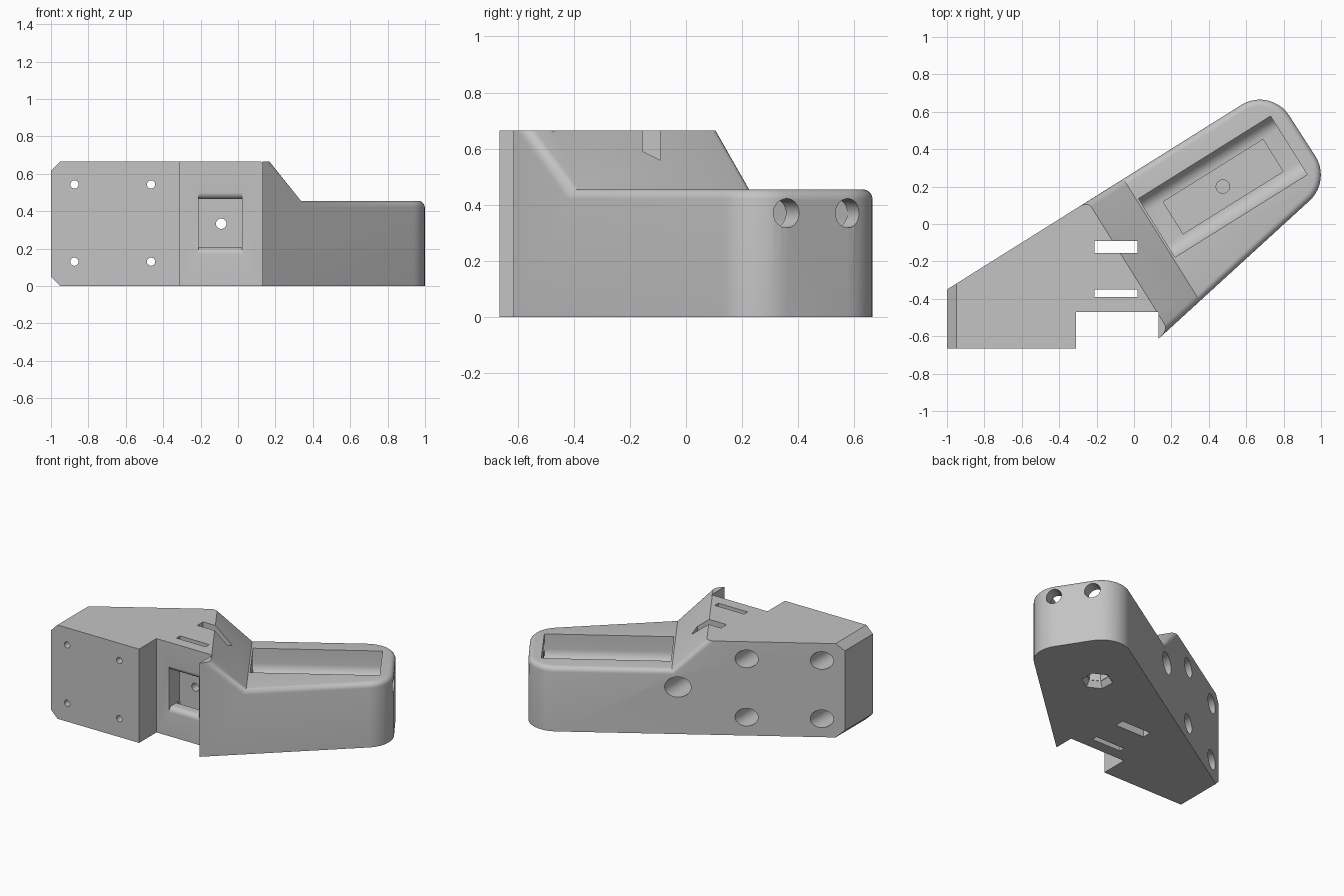
import bpy, bmesh
from math import radians, cos, sin, pi
from mathutils import Vector

old = bpy.data.objects.get("Cube")
if old:
    bpy.data.objects.remove(old, do_unlink=True)

X, Y, Z = Vector((1, 0, 0)), Vector((0, 1, 0)), Vector((0, 0, 1))
TILT = radians(32)
U = Vector((cos(TILT), sin(TILT), 0))    # along the arm
N = Vector((-sin(TILT), cos(TILT), 0))   # across the arm
HEIGHT, ARM_TOP = 0.665, 0.455

plastic = bpy.data.materials.new("light grey plastic")
plastic.use_nodes = True
plastic.diffuse_color = (0.55, 0.55, 0.55, 1)
plastic.node_tree.nodes["Principled BSDF"].inputs["Base Color"].default_value = (0.55, 0.55, 0.55, 1)


def arc(cx, cy, r, start, end, steps=10):
    angles = [radians(start + (end - start) * i / steps) for i in range(steps + 1)]
    return [(cx + r * cos(a), cy + r * sin(a)) for a in angles]


def box(a, b, c, d):
    return [(a, c), (b, c), (b, d), (a, d)]


def loft(name, ring1, ring2):
    """Closed solid between two matching rings of points."""
    bm = bmesh.new()
    r1 = [bm.verts.new(p) for p in ring1]
    r2 = [bm.verts.new(p) for p in ring2]
    bm.faces.new(r1)
    bm.faces.new(r2)
    n = len(r1)
    for i in range(n):
        j = (i + 1) % n
        bm.faces.new((r1[i], r1[j], r2[j], r2[i]))
    bmesh.ops.recalc_face_normals(bm, faces=bm.faces)
    mesh = bpy.data.meshes.new(name)
    bm.to_mesh(mesh)
    bm.free()
    obj = bpy.data.objects.new(name, mesh)
    bpy.context.collection.objects.link(obj)
    mesh.materials.append(plastic)
    return obj


def prism(name, profile, a, b, axis, start, end):
    """Profile in the a/b plane, extruded along axis."""
    def ring(t):
        return [a * p + b * q + axis * t for p, q in profile]
    return loft(name, ring(start), ring(end))


def circle(cx, cy, r, steps=32):
    return arc(cx, cy, r, 0, 360, steps)[:-1]


def cut(cutter):
    cutter.hide_render = True
    mod = body.modifiers.new("cut", "BOOLEAN")
    mod.operation, mod.solver, mod.object = "DIFFERENCE", "EXACT", cutter
    bpy.context.view_layer.objects.active = body
    bpy.ops.object.modifier_apply(modifier=mod.name)
    bpy.data.objects.remove(cutter, do_unlink=True)


# Body: footprint with two rounded arm corners
outline = [(-1, -0.665), (-1, -0.35)]
outline += arc(0.673, 0.478, 0.187, 122, 32)
outline += arc(0.812, 0.262, 0.187, 32, -47.7)
outline += [(0.13, -0.615), (0.13, -0.47), (-0.31, -0.47), (-0.31, -0.665)]
body = prism("angled_bracket_body", outline, X, Y, Z, 0, HEIGHT)

# Sloped step down to the arm
slope = 0.225 / (HEIGHT - ARM_TOP)
cut(prism("step_cutter", [(-0.145 - 0.2 * slope, HEIGHT + 0.2), (0.08, ARM_TOP), (1.5, ARM_TOP),
                          (1.5, HEIGHT + 0.2)], U, Z, N, -1.5, 1.5))

# Rounded rim of the slope and arm
bm = bmesh.new()
bm.from_mesh(body.data)
bm.normal_update()
rim = []
for e in bm.edges:
    if len(e.link_faces) == 2:
        lo, hi = sorted(f.normal.z for f in e.link_faces)
        mid = (e.verts[0].co + e.verts[1].co) / 2
        if abs(lo) < 0.01 and hi > 0.3 and mid.z > 0.4 and mid.dot(U) > -0.14 \
                and mid.z < HEIGHT - 0.01:
            rim.append(e)
bmesh.ops.bevel(bm, geom=rim, offset=0.035, offset_type="OFFSET", segments=5,
                profile=0.5, affect="EDGES", clamp_overlap=False)
bm.to_mesh(body.data)
bm.free()

# Chamfers on the outer end
cut(prism("low_chamfer", [(-1.05, 0.1), (-0.9, -0.05), (-1.05, -0.05)], X, Z, Y, -1, 1))
cut(prism("high_chamfer", [(-1.05, HEIGHT - 0.1), (-0.9, HEIGHT + 0.05), (-1.05, HEIGHT + 0.05)],
          X, Z, Y, -1, 1))

# Strap slots through the full height
for y0, y1 in ((-0.155, -0.09), (-0.39, -0.35)):
    cut(prism("strap_slot", box(-0.21, 0.02, y0, y1), X, Y, Z, -0.1, 0.8))

# Front window with rounded lips above and below
r, lo, hi, face = 0.035, 0.205, 0.465, -0.47
window = [(-0.352, lo)] + arc(face + r, lo - r, r, 90, 180, 6)
window += [(face - 0.05, lo - r), (face - 0.05, hi + r)]
window += arc(face + r, hi + r, r, 180, 270, 6) + [(-0.352, hi)]
cut(prism("strap_window", window, Y, Z, X, -0.212, 0.022))

# Screw holes with wide counterbores from the back
screws = [(x, z, 0.022, 0.063, -0.52) for x in (-0.875, -0.465) for z in (0.13, 0.543)]
screws.append((-0.09, 0.333, 0.028, 0.072, -0.25))
for x, z, small, wide, floor in screws:
    cut(prism("screw_hole", circle(x, z, small), X, Z, Y, -0.9, 0.4))
    cut(prism("counterbore", circle(x, z, wide), X, Z, Y, floor, 0.6))

# Arm tray with rounded long sides
FLOOR, R, NEAR, FAR = 0.27, 0.08, -0.267, 0.102
tray = [(FAR, 0.6), (NEAR, 0.6)]
tray += arc(NEAR + R, FLOOR + R, R, 180, 270, 8)
tray += arc(FAR - R, FLOOR + R, R, 270, 360, 8)
cut(prism("tray", tray, N, Z, U, 0.092, 0.925))
cut(prism("tray_recess", box(0.195, 0.825, -0.184, 0.018), U, N, Z, 0.24, 0.4))

# Blind bolt hole in the tray and nut pocket underneath
cut(prism("bolt_hole", circle(0.509, -0.082, 0.036), U, N, Z, 0.2, 0.3))


def hexagon(r, z):
    return [U * (0.509 + r * cos(i * pi / 3)) + N * (-0.082 + r * sin(i * pi / 3)) + Z * z
            for i in range(6)]


cut(loft("nut_lead_in", hexagon(0.115, -0.02), hexagon(0.075, 0.04)))
cut(loft("nut_pocket", hexagon(0.072, -0.03), hexagon(0.072, 0.12)))

# Cable holes from the arm end into the tray
for n in (-0.21, 0.048):
    cut(prism("cable_hole", circle(n, 0.37, 0.052), N, Z, U, 0.88, 1.3))

# Smooth rounded parts, keep edges sharp
bpy.ops.object.select_all(action="DESELECT")
body.select_set(True)
bpy.context.view_layer.objects.active = body
bpy.ops.object.shade_smooth_by_angle(angle=radians(30))
